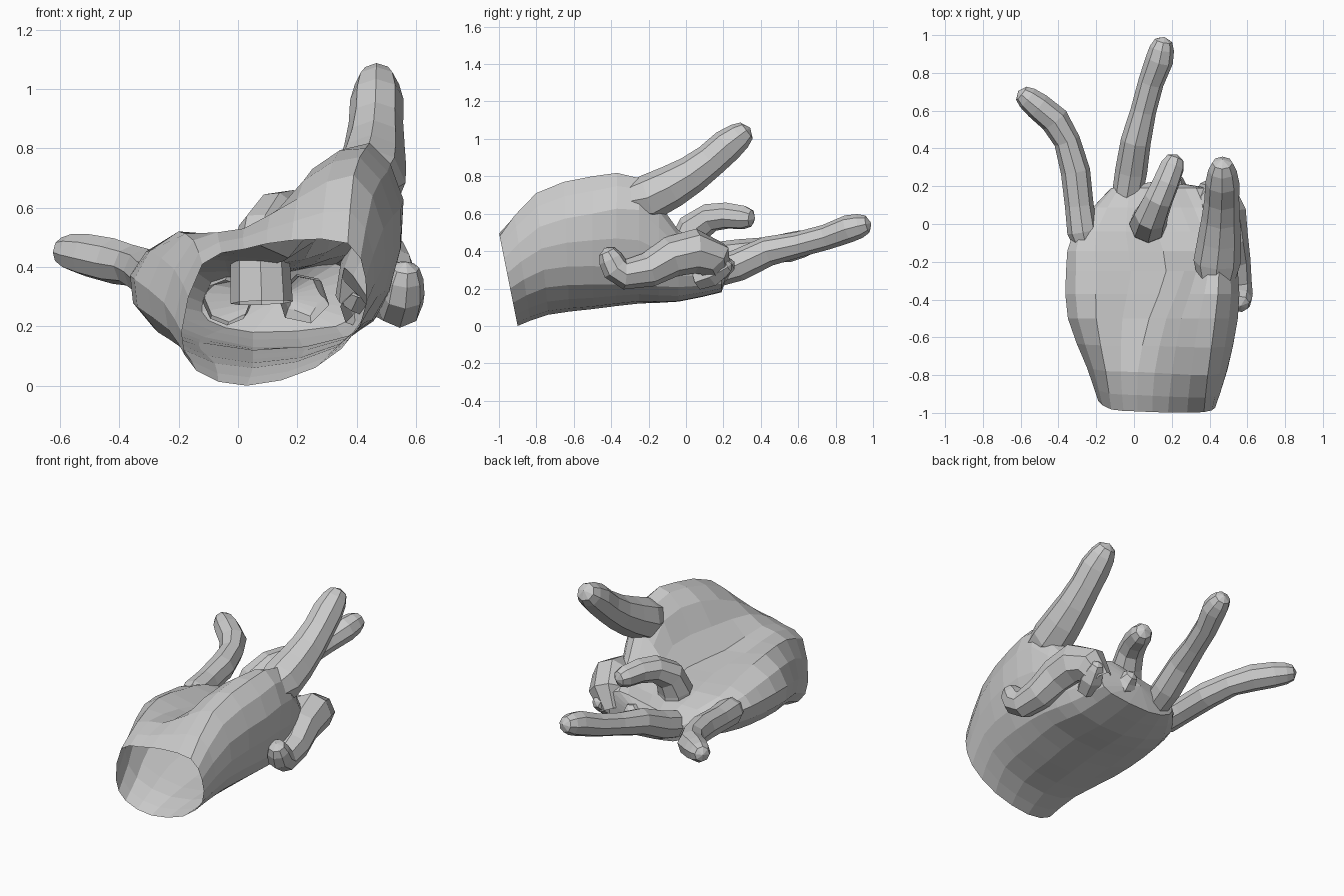
import bpy, bmesh
from math import cos, sin, pi
from mathutils import Vector

if "Cube" in bpy.data.objects:
    bpy.data.objects.remove(bpy.data.objects["Cube"])


def catmull(a, b, c, d, t):
    return 0.5 * (2 * b + (c - a) * t + (2 * a - 5 * b + 4 * c - d) * t * t
                  + (3 * b - a - 3 * c + d) * t ** 3)


def skin(name, rings, apex=None, cap=False):
    """Skin closed rings; finish with a point, a blunt cap or leave open."""
    bm = bmesh.new()
    vr = [[bm.verts.new(p) for p in r] for r in rings]
    n = len(vr[0])
    for r, s in zip(vr, vr[1:]):
        for i in range(n):
            j = (i + 1) % n
            bm.faces.new((r[i], r[j], s[j], s[i]))
    if cap:
        apex = sum((Vector(p) for p in rings[-1]), Vector()) / n + Vector((0, 0.04, 0))
    if apex is not None:
        v = bm.verts.new(apex)
        for i in range(n):
            bm.faces.new((vr[-1][i], vr[-1][(i + 1) % n], v))
    bmesh.ops.recalc_face_normals(bm, faces=bm.faces)
    me = bpy.data.meshes.new(name)
    bm.to_mesh(me)
    bm.free()
    ob = bpy.data.objects.new(name, me)
    bpy.context.collection.objects.link(ob)
    return ob


def digit(name, path, sides=8):
    """Faceted finger along (x, y, z, radius) points with a rounded tip."""
    pts = [Vector(p[:3]) for p in path]
    rad = [p[3] for p in path]
    end = (pts[-1] - pts[-2]).normalized()
    r = rad[-1]
    pts += [pts[-1] + end * r * 0.65]
    rad += [r * 0.72]
    apex = pts[-1] + end * r * 0.33
    rings, side = [], None
    for i, p in enumerate(pts):
        t = (pts[min(i + 1, len(pts) - 1)] - pts[max(i - 1, 0)]).normalized()
        if side is None:
            side = t.orthogonal()
        side = (side - t * side.dot(t)).normalized()
        up = t.cross(side)
        rings.append([p + rad[i] * (side * cos(2 * pi * k / sides) + up * sin(2 * pi * k / sides))
                      for k in range(sides)])
    return skin(name, rings, apex)


# Palm cross-sections from open wrist to knuckles: (y, tilt, x/z outline)
sections = [
    (-0.90, -0.20, [(-.19, .18), (-.14, .05), (.03, 0), (.26, .06), (.41, .2),
                    (.43, .36), (.37, .48), (.18, .49), (.02, .46), (-.12, .41)]),
    (-0.73, -0.10, [(-.25, .28), (-.18, .12), (.05, .06), (.33, .13), (.47, .3),
                    (.49, .53), (.39, .71), (.2, .63), (.02, .53), (-.15, .49)]),
    (-0.50, 0, [(-.35, .36), (-.27, .18), (.05, .09), (.36, .15), (.51, .32),
                (.55, .6), (.43, .80), (.25, .73), (.08, .47), (-.2, .52)]),
    (-0.25, 0, [(-.36, .37), (-.28, .2), (.05, .12), (.38, .17), (.5, .3),
                (.55, .62), (.45, .79), (.33, .68), (.17, .43), (-.2, .48)]),
    (-0.04, 0, [(-.32, .36), (-.25, .22), (.05, .13), (.36, .16), (.46, .27),
                (.48, .42), (.42, .51), (.3, .45), (.12, .41), (-.2, .43)]),
    (0.19, 0, [(-.12, .28), (-.1, .22), (.05, .18), (.33, .2), (.4, .26),
               (.4, .36), (.33, .41), (.2, .39), (.05, .36), (-.08, .34)]),
]
coarse = []
for y, tilt, outline in sections:
    o = [Vector((x, y + tilt * z, z)) for x, z in outline]
    n = len(o)
    coarse.append([catmull(o[i - 1], o[i], o[(i + 1) % n], o[(i + 2) % n], t)
                   for i in range(n) for t in (0, 0.5)])
rings = []
last = len(coarse) - 1
for s in range(last):
    a, b, c, d = (coarse[min(max(s + k, 0), last)] for k in (-1, 0, 1, 2))
    rings += [[catmull(*q, t) for q in zip(a, b, c, d)] for t in (0, 0.5)]
rings.append(coarse[-1])
for p in rings[0]:
    p.z = max(p.z, 0)
skin("palm", rings, cap=True)

# Thumb raised forward and up, growing out of the mound
digit("thumb", [(.435, -.33, .66, .09), (.44, -.2, .685, .125), (.452, -.08, .745, .115),
                (.46, .03, .81, .102), (.465, .13, .885, .092), (.468, .22, .965, .09),
                (.468, .285, 1.015, .075)])

# Little finger splayed outward
digit("little_finger", [(-.25, -.13, .35, .06), (-.272, -.04, .355, .082), (-.29, .1, .365, .076),
                        (-.31, .28, .385, .078), (-.355, .44, .405, .07), (-.42, .55, .42, .078),
                        (-.51, .625, .44, .073), (-.565, .668, .45, .062)])

# Ring finger pointing straight out
digit("ring_finger", [(-.04, .13, .28, .08), (-.015, .28, .325, .085), (.01, .44, .40, .08),
                      (.05, .6, .435, .068), (.09, .75, .475, .068), (.135, .87, .52, .074),
                      (.148, .93, .535, .065)])

# Middle finger rising from the palm and bending forward
digit("middle_finger", [(.08, -.01, .28, .105), (.075, 0, .42, .1), (.09, .04, .52, .09),
                        (.13, .13, .58, .078), (.17, .22, .59, .072), (.205, .31, .58, .065)])

# Index finger folded back along the outside of the hand
digit("index_finger", [(.39, .17, .27, .07), (.44, .14, .36, .11), (.475, .05, .40, .12),
                       (.495, -.08, .37, .11), (.525, -.2, .30, .093), (.545, -.33, .275, .08),
                       (.555, -.38, .31, .075), (.56, -.405, .36, .066)])

# Torn knuckle lumps below the bent fingers
digit("index_knuckle", [(.4, .06, .25, .06), (.43, .14, .28, .07), (.45, .2, .31, .05)], 6)
digit("middle_knuckle", [(.22, .14, .29, .09), (.22, .19, .31, .075), (.22, .21, .32, .055)], 6)
